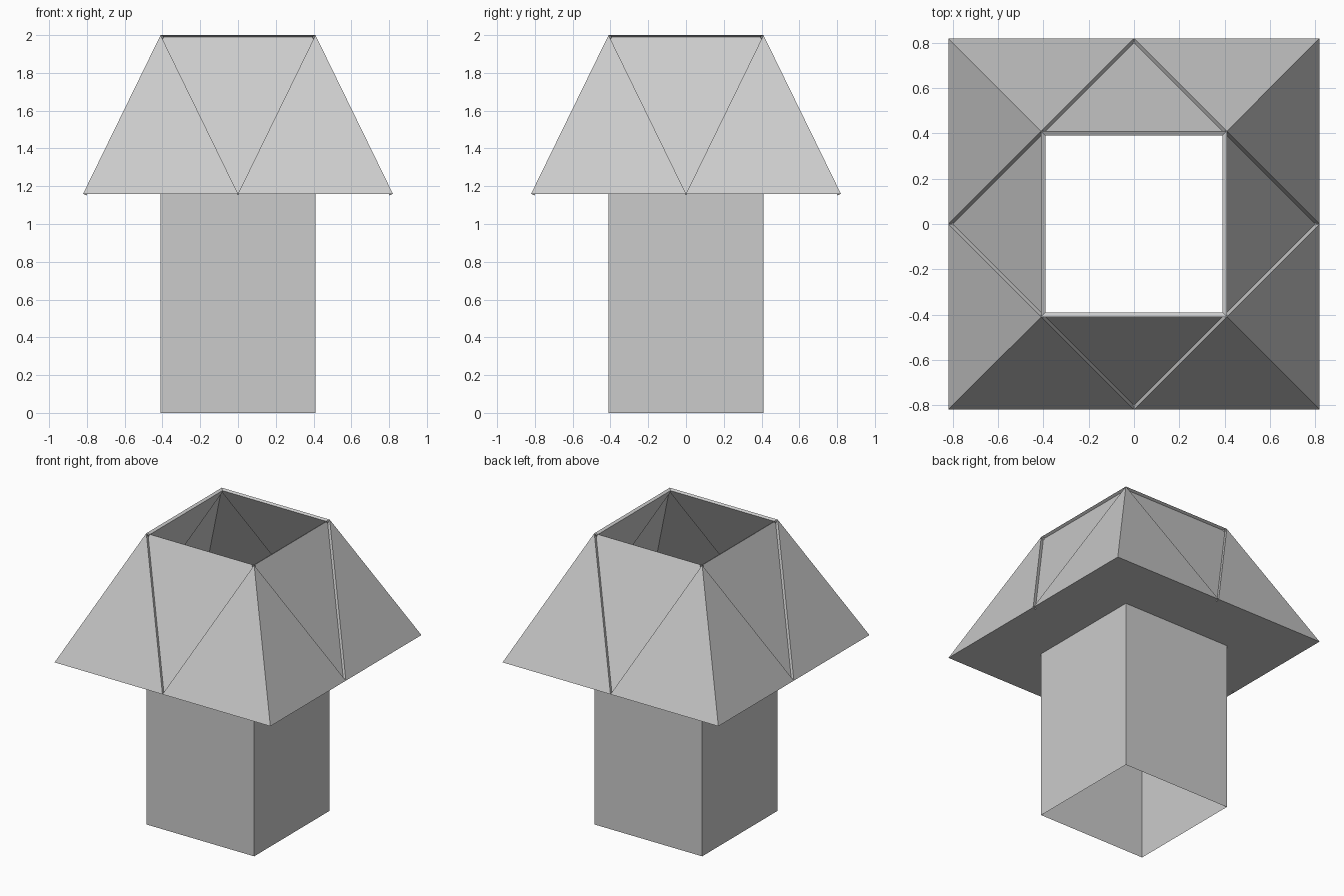
import bpy, bmesh

if "Cube" in bpy.data.objects:
    bpy.data.objects.remove(bpy.data.objects["Cube"])

A, B = 0.41, 0.82        # half widths: post / eaves
Z1, Z2 = 1.16, 2.0       # eaves height / top
RECESS = 0.02


def square(bm, h, z):
    return [bm.verts.new((x * h, y * h, z)) for x, y in ((-1, -1), (1, -1), (1, 1), (-1, 1))]


def finish(bm, name):
    me = bpy.data.meshes.new(name)
    bm.to_mesh(me)
    bm.free()
    ob = bpy.data.objects.new(name, me)
    bpy.context.collection.objects.link(ob)


# open square post
bm = bmesh.new()
lo, hi = square(bm, A, 0), square(bm, A, Z1)
for i in range(4):
    j = (i + 1) % 4
    bm.faces.new((lo[i], lo[j], hi[j], hi[i]))
finish(bm, "post")

# flared roof: each side is two corner triangles around a recessed middle triangle
bm = bmesh.new()
eave, top, inner = square(bm, B, Z1), square(bm, A, Z2), square(bm, A, Z1)
mid = [bm.verts.new((eave[i].co + eave[(i + 1) % 4].co) / 2) for i in range(4)]
panels = []
for i in range(4):
    j = (i + 1) % 4
    bm.faces.new((eave[i], mid[i], top[i]))
    bm.faces.new((mid[i], eave[j], top[j]))
    panels.append(bm.faces.new((mid[i], top[j], top[i])))
    # flat underside
    bm.faces.new((eave[j], mid[i], eave[i], inner[i], inner[j]))
bm.normal_update()
bmesh.ops.inset_individual(bm, faces=panels, thickness=0.0, depth=-RECESS)
finish(bm, "roof")
